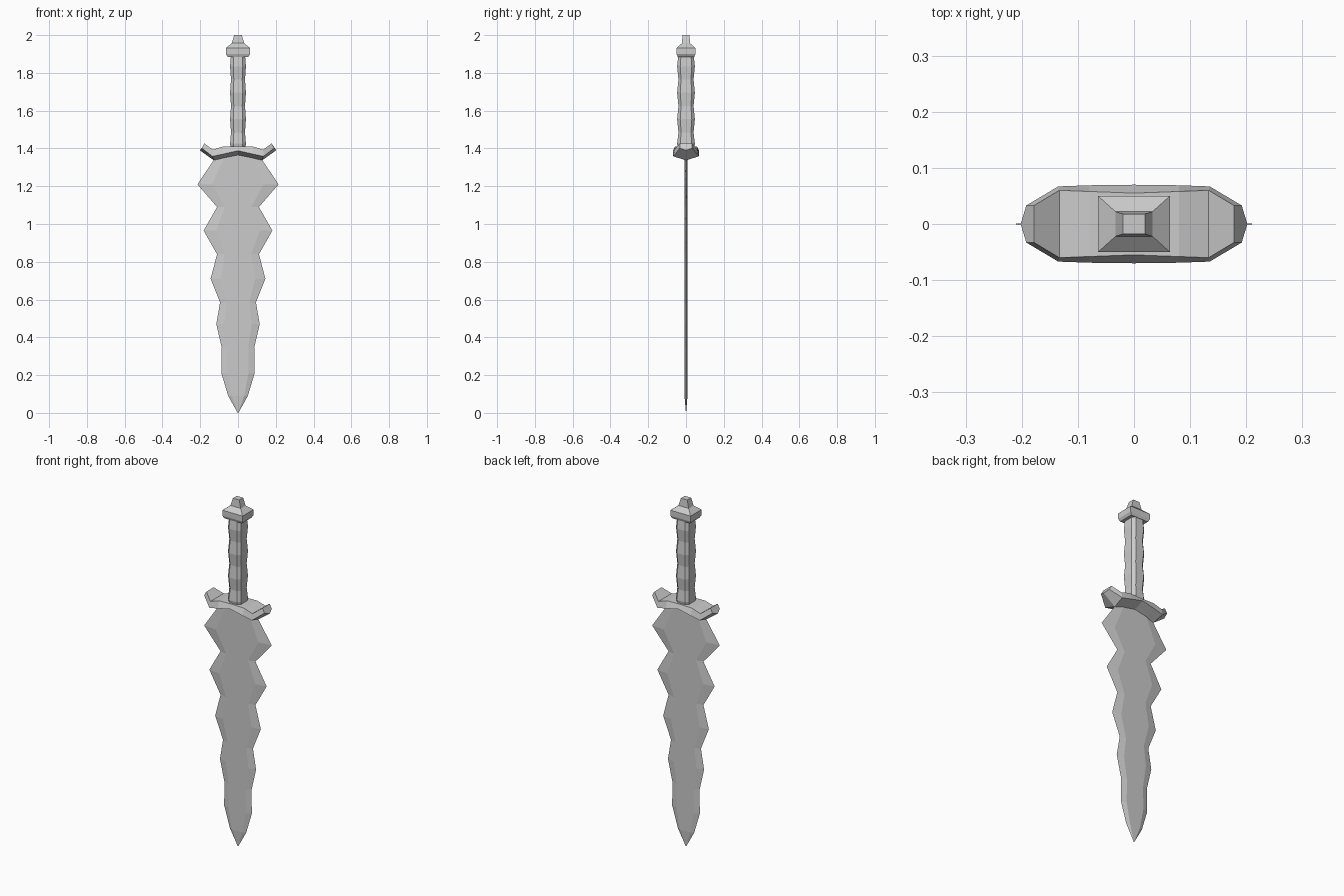
import bpy, bmesh

if "Cube" in bpy.data.objects:
    bpy.data.objects.remove(bpy.data.objects["Cube"])


def loft(name, rings):
    """Skin a list of equal-length closed rings and cap both ends."""
    bm = bmesh.new()
    vs = [[bm.verts.new(p) for p in ring] for ring in rings]
    n = len(vs[0])
    for a, b in zip(vs, vs[1:]):
        for i in range(n):
            j = (i + 1) % n
            bm.faces.new((a[i], a[j], b[j], b[i]))
    bm.faces.new(vs[0])
    bm.faces.new(vs[-1])
    bmesh.ops.remove_doubles(bm, verts=bm.verts, dist=1e-5)
    bmesh.ops.recalc_face_normals(bm, faces=bm.faces)
    me = bpy.data.meshes.new(name)
    bm.to_mesh(me)
    bm.free()
    ob = bpy.data.objects.new(name, me)
    bpy.context.collection.objects.link(ob)
    return ob


# Wavy blade: (height, half width), flat core with bevelled cutting edges
T = 0.008
profile = [(1.385, 0.085), (1.34, 0.127), (1.21, 0.215), (1.09, 0.111),
           (0.965, 0.182), (0.84, 0.111), (0.71, 0.145), (0.585, 0.095),
           (0.47, 0.115), (0.345, 0.086), (0.21, 0.088), (0.09, 0.052)]


def blade_ring(z, w, inner, t):
    return [(w, 0, z), (inner, t, z), (-inner, t, z),
            (-w, 0, z), (-inner, -t, z), (inner, -t, z)]


rings = [blade_ring(z, w, w * 0.63, T) for z, w in profile]
rings.append(blade_ring(0.0, 0.002, 0.001, 0.0005))
loft("blade", rings)

# Crossguard: (x, z) of top edge, middle edge and keel, with half depths
half = [  # x, top y, top z, mid x, mid y, mid z, keel x, keel z
    (0.0, 0.055, 1.41, 0.0, 0.070, 1.388, 0.0, 1.362),
    (0.08, 0.058, 1.41, 0.08, 0.069, 1.37, 0.077, 1.347),
    (0.133, 0.060, 1.393, 0.135, 0.067, 1.358, 0.128, 1.337),
    (0.178, 0.033, 1.427, 0.192, 0.033, 1.402, 0.202, 1.39),
]


def guard_ring(s, row):
    tx, ty, tz, mx, my, mz, kx, kz = row
    return [(s * tx, ty, tz), (s * mx, my, mz), (s * kx, 0, kz),
            (s * mx, -my, mz), (s * tx, -ty, tz)]


loft("crossguard", [guard_ring(-1, r) for r in reversed(half[1:])]
     + [guard_ring(1, r) for r in half])

# Rippled eight-sided grip
heights = [1.39, 1.425, 1.485, 1.555, 1.625, 1.695, 1.765, 1.835, 1.90]
rings = []
for i, z in enumerate(heights):
    a, b = (0.042, 0.047) if i % 2 else (0.037, 0.040)
    c, d = a * 0.6, b * 0.65
    rings.append([(a, d, z), (c, b, z), (-c, b, z), (-a, d, z),
                  (-a, -d, z), (-c, -b, z), (c, -b, z), (a, -d, z)])
loft("grip", rings)

# Stepped rectangular pommel: (height, half width, half depth)
loft("pommel", [[(x, y, z), (-x, y, z), (-x, -y, z), (x, -y, z)]
                for z, x, y in [(1.885, 0.055, 0.044), (1.90, 0.064, 0.050),
                                (1.932, 0.064, 0.050), (1.957, 0.033, 0.022),
                                (2.0, 0.020, 0.018)]])
